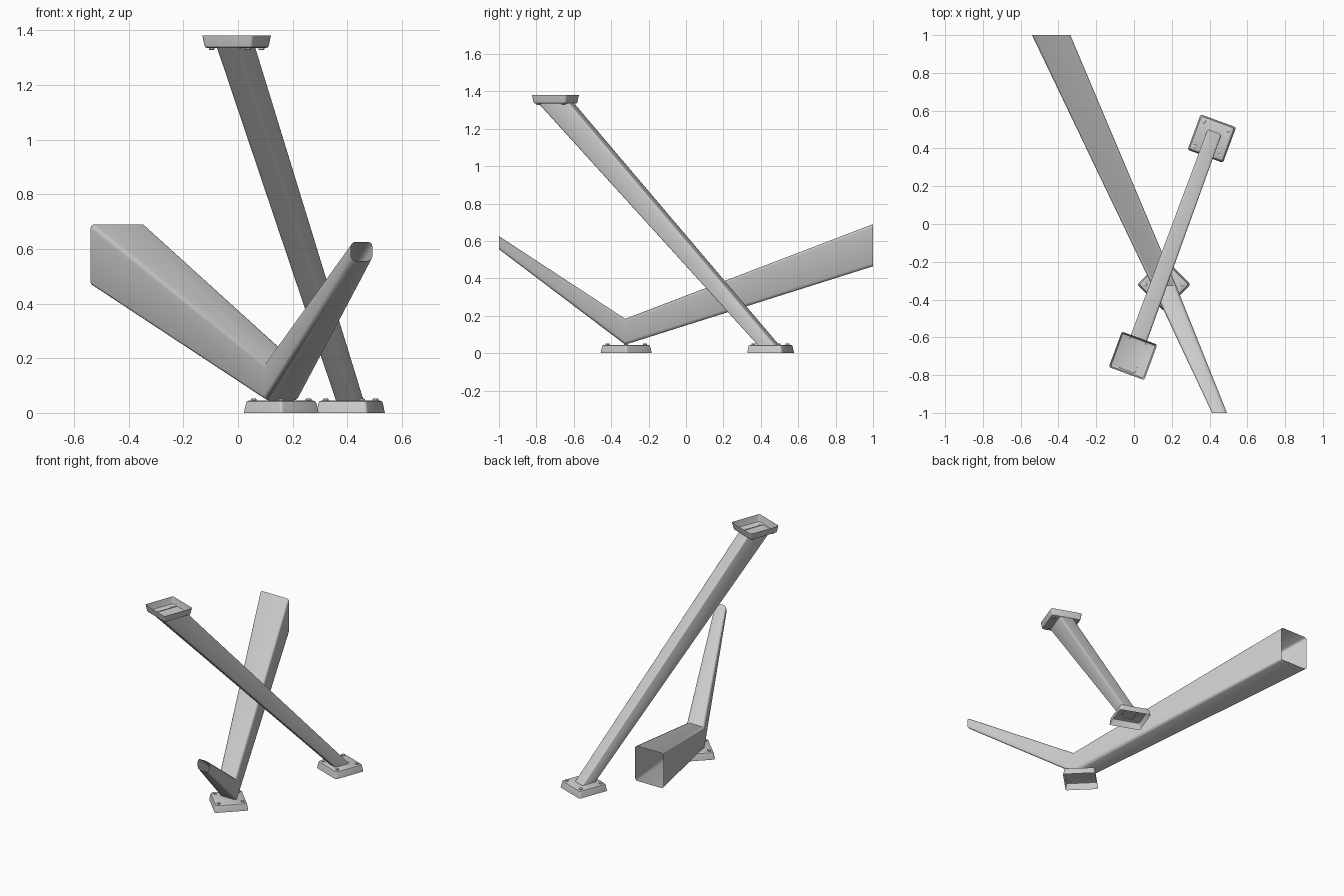
import bpy, bmesh, math
from mathutils import Matrix, Vector

if "Cube" in bpy.data.objects:
    bpy.data.objects.remove(bpy.data.objects["Cube"])


def rounded(hx, hy, r, seg=3):
    """Rounded rectangle outline, centred on the origin."""
    pts = []
    for i, (sx, sy) in enumerate([(1, 1), (-1, 1), (-1, -1), (1, -1)]):
        for k in range(seg + 1):
            a = math.pi / 2 * (i + k / seg)
            pts.append((sx * (hx - r) + r * math.cos(a), sy * (hy - r) + r * math.sin(a)))
    return pts


def loft(name, rings, cap=False):
    """Skin a list of point rings; optionally close the last one."""
    bm = bmesh.new()
    loops = [[bm.verts.new(p) for p in ring] for ring in rings]
    n = len(loops[0])
    for a, b in zip(loops, loops[1:]):
        for i in range(n):
            j = (i + 1) % n
            bm.faces.new((a[i], a[j], b[j], b[i]))
    if cap:
        bm.faces.new(loops[-1])
    bmesh.ops.recalc_face_normals(bm, faces=bm.faces)
    me = bpy.data.meshes.new(name)
    bm.to_mesh(me)
    bm.free()
    ob = bpy.data.objects.new(name, me)
    bpy.context.collection.objects.link(ob)
    bpy.ops.object.select_all(action='DESELECT')
    ob.select_set(True)
    bpy.context.view_layer.objects.active = ob
    bpy.ops.object.shade_smooth_by_angle(angle=math.radians(40))
    return ob


def plate(name, x, y, z, angle, flip=False):
    """Hollow tapered foot plate with four bolt heads."""
    m = Matrix.Translation((x, y, z)) @ Matrix.Rotation(angle, 4, 'Z')
    if flip:
        m = m @ Matrix.Rotation(math.pi, 4, 'X')
    rings = [[(px, py, h) for px, py in rounded(s, s, 0.01)]
             for s, h in [(0.1, 0), (0.094, 0.036), (0.092, 0.042), (0.086, 0.045)]]
    loft(name, rings, cap=True).matrix_world = m
    for i, (sx, sy) in enumerate([(1, 1), (-1, 1), (-1, -1), (1, -1)]):
        bolt = [[(r * math.cos(t * math.pi / 5), r * math.sin(t * math.pi / 5), h)
                 for t in range(10)] for r, h in [(0.011, 0), (0.011, 0.006), (0.008, 0.008)]]
        ob = loft(f"{name}_bolt_{i + 1}", bolt, cap=True)
        ob.matrix_world = m @ Matrix.Translation((sx * 0.071, sy * 0.071, 0.0445))


# Foot plates
lean = math.radians(-20.2)
plate("strut_base_plate", 0.412, 0.4525, 0, lean)
plate("strut_top_plate", -0.005, -0.698, 1.38, lean, flip=True)
plate("beam_base_plate", 0.158, -0.32, 0, math.radians(45))

# Leaning strut, cut level at both ends
rot = Matrix.Rotation(lean, 3, 'Z')
strut = []
for c, hx, hy, r in [((0.41, 0.4425, 0.042), 0.039, 0.05, 0.011),
                     ((-0.0075, -0.695, 1.338), 0.046, 0.089, 0.013)]:
    strut.append([Vector(c) + rot @ Vector((px, py, 0)) for px, py in rounded(hx, hy, r)])
loft("leaning_strut", strut)

# Bent beam: open tapered box tube given by x and z ranges at three y stations
beam = []
for y, x0, x1, z0, z1, r in [(1, -0.54, -0.337, 0.465, 0.69, 0.016),
                             (-0.325, 0.095, 0.222, 0.046, 0.184, 0.018),
                             (-1, 0.413, 0.492, 0.556, 0.626, 0.018)]:
    beam.append([((x0 + x1) / 2 + px, y, (z0 + z1) / 2 + pz)
                 for px, pz in rounded((x1 - x0) / 2, (z1 - z0) / 2, r)])
loft("bent_beam", beam)
